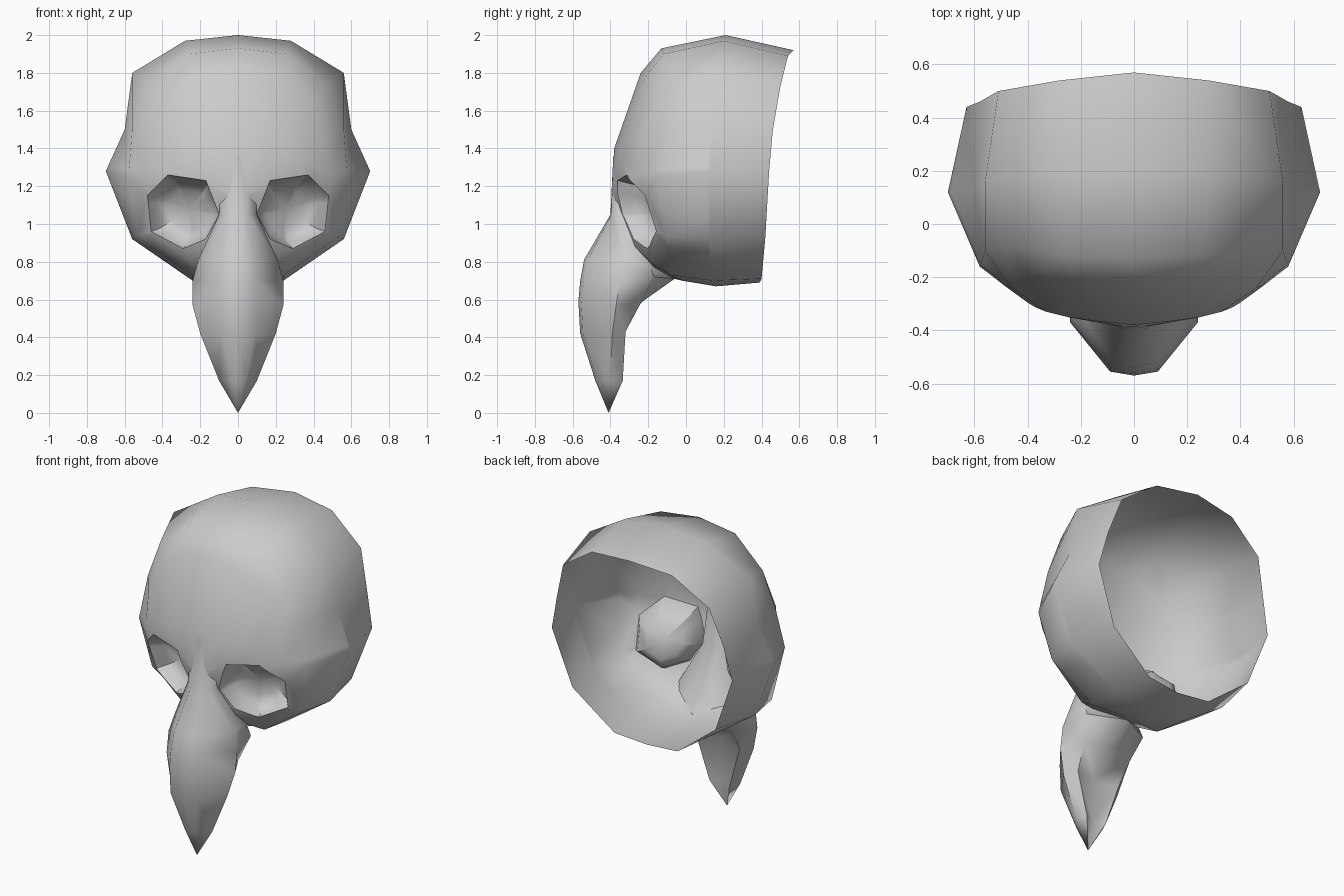
import bpy, bmesh, math
from mathutils import Vector

cube = bpy.data.objects.get("Cube")
if cube:
    bpy.data.objects.remove(cube, do_unlink=True)

bone = bpy.data.materials.new("bone_grey")
bone.use_nodes = True
GREY = (0.6, 0.6, 0.6, 1)
bone.diffuse_color = GREY
bone.node_tree.nodes["Principled BSDF"].inputs["Base Color"].default_value = GREY


def loft(rings):
    """Join matching open half rings with quads."""
    bm = bmesh.new()
    rows = [[bm.verts.new(p) for p in ring] for ring in rings]
    for a, b in zip(rows, rows[1:]):
        for i in range(len(a) - 1):
            bm.faces.new((a[i], a[i + 1], b[i + 1], b[i]))
    bmesh.ops.remove_doubles(bm, verts=bm.verts[:], dist=0.002)
    return bm


def finish(name, bm, angle):
    """Mirror the half mesh across x and smooth it."""
    bmesh.ops.recalc_face_normals(bm, faces=bm.faces[:])
    mesh = bpy.data.meshes.new(name)
    bm.to_mesh(mesh)
    bm.free()
    mesh.materials.append(bone)
    obj = bpy.data.objects.new(name, mesh)
    bpy.context.collection.objects.link(obj)
    mirror = obj.modifiers.new("mirror", "MIRROR")
    mirror.merge_threshold = 0.003
    bpy.ops.object.select_all(action="DESELECT")
    obj.select_set(True)
    bpy.context.view_layer.objects.active = obj
    bpy.ops.object.modifier_apply(modifier="mirror")
    bpy.ops.object.shade_smooth_by_angle(angle=math.radians(angle))
    return obj


def cut_socket(bm, outline, depth):
    """Cut a convex outline through the face and sink a dish into it."""
    inside = [f for f in bm.faces if f.calc_center_median().y < 0.05]
    centre = sum((Vector(p) for p in outline), Vector((0, 0))) / len(outline)
    for (x0, z0), (x1, z1) in zip(outline, outline[1:] + outline[:1]):
        normal = Vector((z1 - z0, 0, x0 - x1))
        origin = Vector((x0, 0, z0))
        if normal.dot(Vector((centre.x, 0, centre.y)) - origin) < 0:
            normal.negate()
        geom = set(inside)
        for f in inside:
            geom.update(f.edges)
            geom.update(f.verts)
        cut = bmesh.ops.bisect_plane(bm, geom=list(geom), dist=1e-5,
                                     plane_co=origin, plane_no=normal)
        inside = [f for f in cut["geom"] if isinstance(f, bmesh.types.BMFace)
                  and normal.dot(f.calc_center_median() - origin) > 0]
    bmesh.ops.delete(bm, geom=inside, context="FACES")
    rim = [e for e in bm.edges if e.is_boundary
           and all(v.co.x > 0.05 and v.co.y < 0.05 for v in e.verts)]
    for scale, push in ((0.85, depth * 0.6), (0.65, depth * 0.4)):
        new = bmesh.ops.extrude_edge_only(bm, edges=rim)["geom"]
        verts = [g for g in new if isinstance(g, bmesh.types.BMVert)]
        rim = [g for g in new if isinstance(g, bmesh.types.BMEdge)]
        mid = sum((v.co for v in verts), Vector()) / len(verts)
        for v in verts:
            v.co = mid + (v.co - mid) * scale + Vector((-0.3, 0.95, 0)) * push
    floor = bmesh.ops.contextual_create(bm, geom=rim)["faces"]
    bmesh.ops.poke(bm, faces=floor)


# Skull: half rings from the open back rim forward, each from crown to jaw
skull_rings = [
    [(0, .57, 1.92), (.28, .54, 1.89), (.51, .50, 1.73), (.58, .46, 1.5),
     (.63, .44, 1.28), (.50, .42, .93), (.22, .40, .71), (0, .39, .69)],
    [(0, .21, 2.0), (.28, .20, 1.97), (.56, .16, 1.80), (.60, .14, 1.5),
     (.70, .12, 1.28), (.56, .12, .92), (.24, .14, .70), (0, .16, .67)],
    [(0, -.13, 1.93), (.26, -.12, 1.90), (.48, -.08, 1.74), (.56, -.10, 1.5),
     (.58, -.16, 1.25), (.53, -.10, .93), (.24, -.08, .73), (0, -.02, .70)],
    [(0, -.24, 1.80), (.22, -.22, 1.77), (.39, -.20, 1.65), (.46, -.24, 1.45),
     (.49, -.23, 1.20), (.45, -.16, .95), (.24, -.18, .79), (0, -.15, .73)],
    [(0, -.38, 1.40), (.14, -.365, 1.40), (.25, -.35, 1.38), (.33, -.33, 1.33),
     (.38, -.31, 1.24), (.29, -.21, .88), (.17, -.27, .88), (0, -.28, .86)],
    [(0, -.395, 1.12)] * 8,
]
skull = loft(skull_rings)

# Eye sockets
cut_socket(skull, [(.17, 1.23), (.37, 1.26), (.48, 1.15), (.46, .96),
                   (.29, .87), (.17, .92), (.10, 1.05)], 0.13)
finish("skull", skull, 50)

# Beak: half rings from brow to tip, each from front ridge to back
beak_rings = [
    [(0, -.385, 1.36), (.05, -.37, 1.36), (.08, -.35, 1.36), (.06, -.33, 1.36), (0, -.33, 1.36)],
    [(0, -.40, 1.05), (.05, -.395, 1.05), (.10, -.36, 1.05), (.08, -.28, 1.05), (0, -.26, 1.05)],
    [(0, -.54, .81), (.08, -.52, .81), (.21, -.33, .81), (.20, -.20, .80), (0, -.15, .80)],
    [(0, -.56, .70), (.09, -.54, .70), (.24, -.35, .70), (.21, -.17, .72), (0, -.06, .71)],
    [(0, -.57, .59), (.09, -.555, .59), (.24, -.37, .57), (.17, -.24, .58), (0, -.23, .59)],
    [(0, -.56, .42), (.09, -.545, .42), (.20, -.39, .42), (.15, -.32, .43), (0, -.36, .45)],
    [(0, -.48, .17), (.04, -.47, .17), (.10, -.40, .17), (.07, -.335, .17), (0, -.37, .18)],
    [(0, -.41, 0)] * 5,
]
finish("beak", loft(beak_rings), 60)
